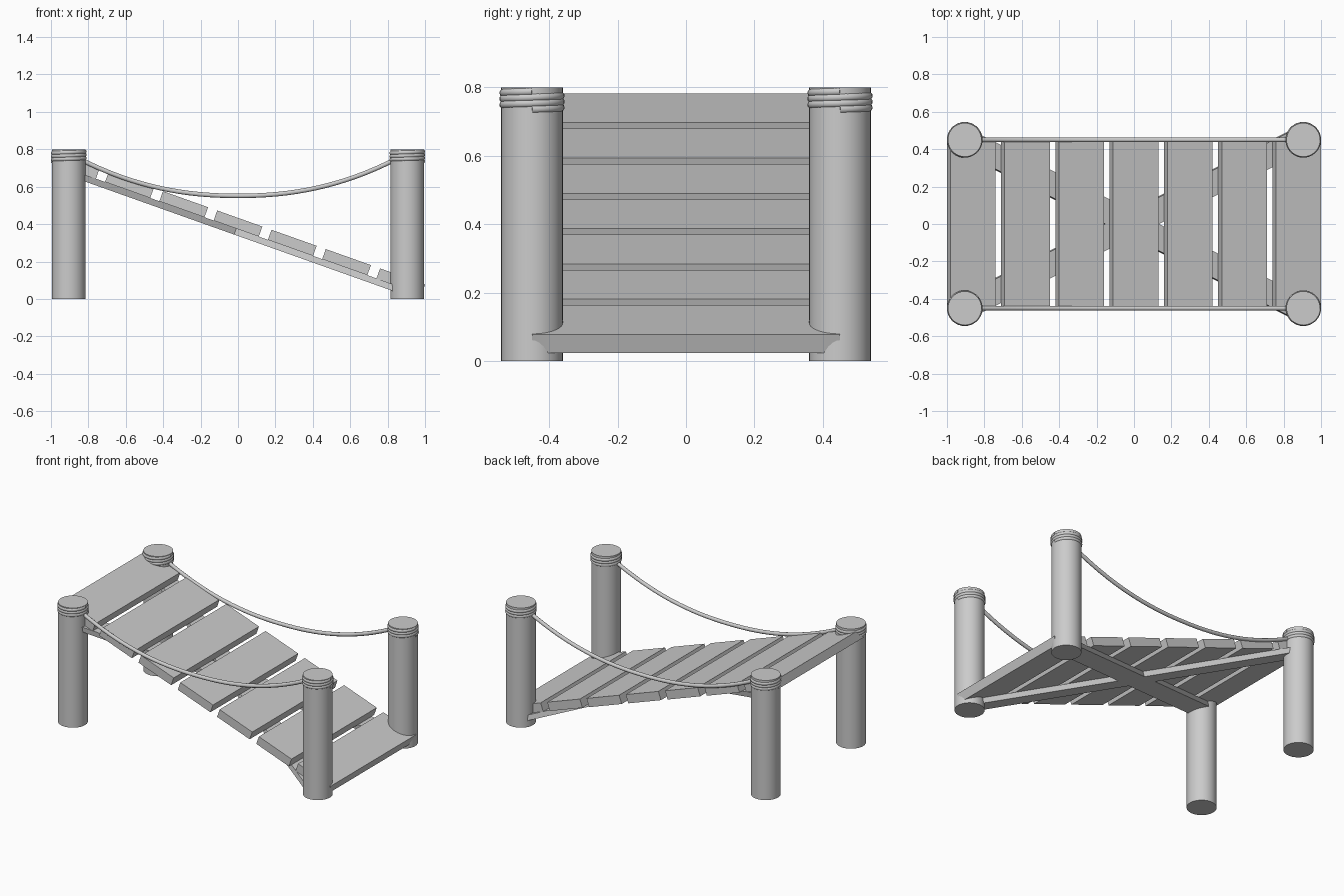
import bpy, math
from mathutils import Matrix, Vector

if "Cube" in bpy.data.objects:
    bpy.data.objects.remove(bpy.data.objects["Cube"])

TILT = math.atan(0.3555)
DECK_Z = 0.403
PLANK_L, PLANK_T, PITCH = 0.256, 0.057, 0.308
BRACE_T, BRACE_W = 0.034, 0.13
PX, PY = 0.905, 0.45

# frame of the sloping deck: local x runs downhill, local z is its normal
deck = Matrix.Translation((0, 0, DECK_Z)) @ Matrix.Rotation(TILT, 4, 'Y')


def box(name, size, matrix):
    bpy.ops.mesh.primitive_cube_add(size=1)
    ob = bpy.context.object
    ob.name = name
    ob.data.transform(matrix @ Matrix.Diagonal((*size, 1)))
    return ob


def tube(name, points, radius):
    cu = bpy.data.curves.new(name, 'CURVE')
    cu.dimensions = '3D'
    cu.bevel_depth = radius
    cu.bevel_resolution = 3
    cu.use_fill_caps = True
    sp = cu.splines.new('POLY')
    sp.points.add(len(points) - 1)
    for p, co in zip(sp.points, points):
        p.co = (*co, 1)
    ob = bpy.data.objects.new(name, cu)
    bpy.context.collection.objects.link(ob)
    bpy.ops.object.select_all(action='DESELECT')
    ob.select_set(True)
    bpy.context.view_layer.objects.active = ob
    bpy.ops.object.convert(target='MESH')
    bpy.ops.object.shade_smooth_by_angle(angle=math.radians(50))


# walkway planks
for i in range(7):
    box(f"plank_{i + 1}", (PLANK_L, 0.9, PLANK_T),
        deck @ Matrix.Translation(((i - 3) * PITCH, 0, 0)))

# crossed braces under the planks
half_x = 0.9 / math.cos(TILT)
for s in (-1, 1):
    turn = Matrix.Rotation(s * math.atan2(0.45, half_x), 4, 'Z')
    drop = Matrix.Translation((0, 0, -(PLANK_T + BRACE_T) / 2))
    box("cross_brace", (2 * math.hypot(half_x, 0.45), BRACE_W, BRACE_T),
        deck @ drop @ turn)

# posts with rope wrapped around the tops
for sx in (-1, 1):
    for sy in (-1, 1):
        bpy.ops.mesh.primitive_cylinder_add(
            vertices=48, radius=0.09, depth=0.8, location=(sx * PX, sy * PY, 0.4))
        bpy.context.object.name = "post"
        bpy.ops.object.shade_smooth_by_angle(angle=math.radians(30))
        turns, n = 3, 108
        coil = []
        for k in range(n + 1):
            a = 2 * math.pi * turns * k / n
            coil.append((sx * PX + 0.083 * math.cos(a), sy * PY + 0.083 * math.sin(a),
                         0.736 + 0.052 * k / n))
        tube("rope_coil", coil, 0.0125)

# sagging rope rails
for sy in (-1, 1):
    pts = []
    for k in range(33):
        x = -0.84 + 1.68 * k / 32
        pts.append((x, sy * PY, 0.551 + 0.285 * abs(x) ** 2.2))
    tube("rope_rail", pts, 0.0125)
